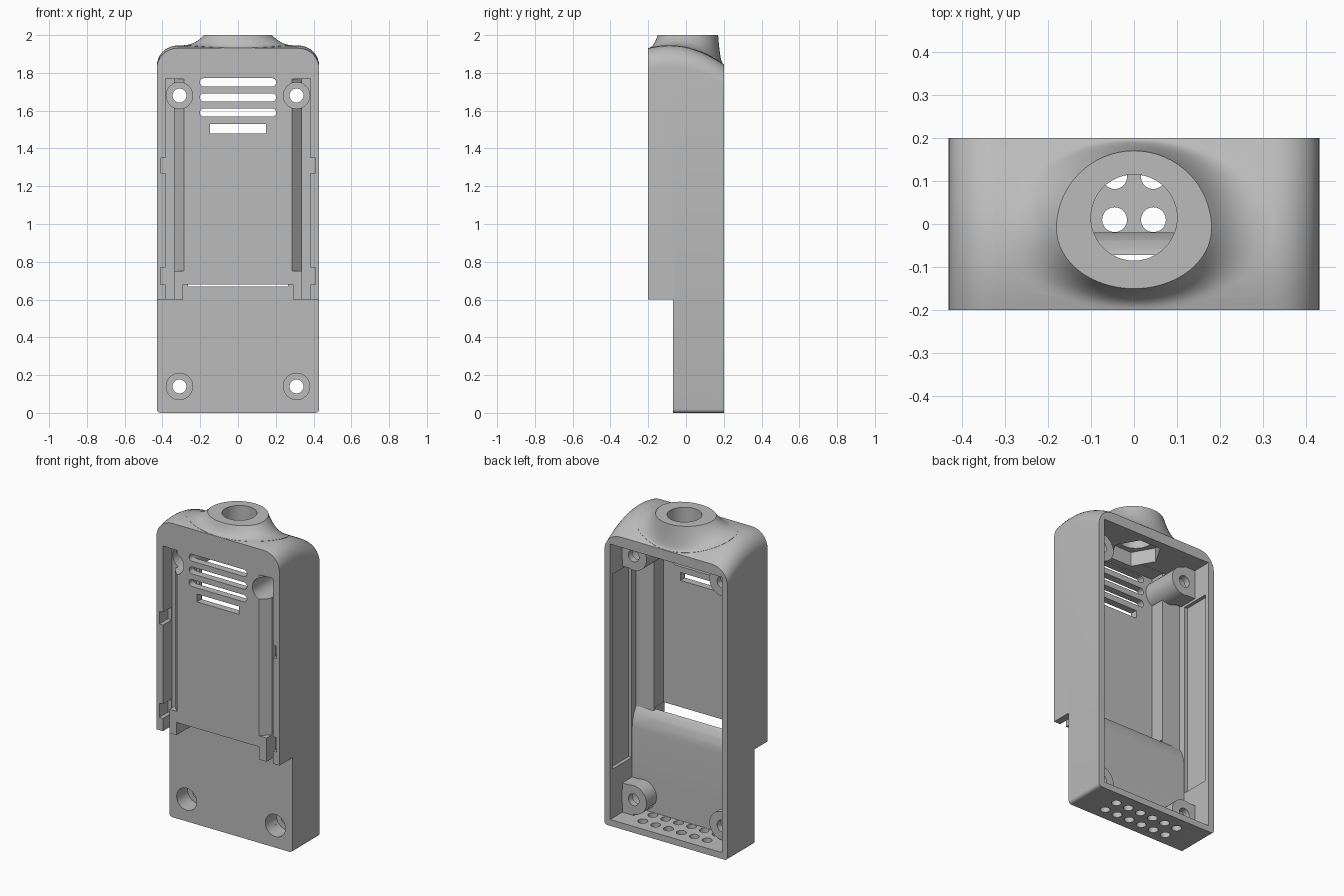
import bpy, bmesh, math
from mathutils import Vector

cube = bpy.data.objects.get("Cube")
if cube:
    bpy.data.objects.remove(cube, do_unlink=True)

grey = bpy.data.materials.new("mid grey")
grey.use_nodes = True
grey.diffuse_color = (0.5, 0.5, 0.5, 1)
grey.node_tree.nodes["Principled BSDF"].inputs["Base Color"].default_value = (0.5, 0.5, 0.5, 1)


def loft(name, rings):
    """Closed solid through a list of equal-length rings of points."""
    bm = bmesh.new()
    loops = [[bm.verts.new(p) for p in ring] for ring in rings]
    n = len(loops[0])
    for a, b in zip(loops, loops[1:]):
        for i in range(n):
            j = (i + 1) % n
            bm.faces.new((a[i], a[j], b[j], b[i]))
    bm.faces.new(loops[0])
    bm.faces.new(loops[-1])
    bmesh.ops.recalc_face_normals(bm, faces=bm.faces)
    mesh = bpy.data.meshes.new(name)
    bm.to_mesh(mesh)
    bm.free()
    obj = bpy.data.objects.new(name, mesh)
    mesh.materials.append(grey)
    bpy.context.collection.objects.link(obj)
    return obj


def prism(points, axis, lo, hi):
    """Extrude a 2D outline along an axis, x: (y,z), y: (x,z), z: (x,y)."""
    k = "xyz".index(axis)

    def place(p, h):
        c = list(p)
        c.insert(k, h)
        return Vector(c)
    return loft("helper", [[place(p, h) for p in points] for h in (lo, hi)])


def box(x, y, z):
    x0, x1 = sorted(x)
    return prism([(x0, y[0]), (x1, y[0]), (x1, y[1]), (x0, y[1])], "z", *z)


def circle(cx, cy, r, n=32):
    return [(cx + r * math.cos(math.tau * i / n), cy + r * math.sin(math.tau * i / n))
            for i in range(n)]


def arc(cx, cy, r, start, n=8):
    return [(cx + r * math.cos(math.radians(start + 90 * i / n)),
             cy + r * math.sin(math.radians(start + 90 * i / n))) for i in range(n + 1)]


def combine(other, operation):
    """Apply one boolean to the housing and drop the helper."""
    other.hide_render = True
    mod = housing.modifiers.new("bool", "BOOLEAN")
    mod.operation = operation
    mod.solver = "EXACT"
    mod.object = other
    bpy.context.view_layer.objects.active = housing
    bpy.ops.object.modifier_apply(modifier=mod.name)
    bpy.data.objects.remove(other, do_unlink=True)


def cut(other):
    combine(other, "DIFFERENCE")


def add(other):
    combine(other, "UNION")


# Housing block with a crown that falls towards the back
HW, R = 0.43, 0.11


def crown(y):
    return 1.945 - 1.2 * (y + 0.09) ** 2


def section(y):
    t = crown(y)
    outline = (arc(HW - R, t - R, R, 0) + arc(R - HW, t - R, R, 90)
               + arc(0.02 - HW, 0.02, 0.02, 180, 4) + arc(HW - 0.02, 0.02, 0.02, 270, 4))
    return [(x, y, z) for x, z in outline]


housing = loft("housing", [section(-0.2 + 0.4 * i / 14) for i in range(15)])

# Flared egg-shaped neck
def neck_ring(g, sink=0.0):
    ring = []
    for i in range(64):
        a = math.tau * i / 64
        c, s = math.cos(a), math.sin(a)
        x = (0.18 + 0.15 * g) * c
        y = -0.01 + ((0.18 + 0.028 * g) if s > 0 else (0.14 + 0.049 * g)) * s
        base = crown(y) + 0.001
        ring.append((x, y, base + (2 - base) * (1 - g) ** 2.6 - sink))
    return ring


add(loft("neck", [neck_ring(i / 10) for i in range(11)] + [neck_ring(1, 0.03)]))

# Stepped lower front
cut(box((-0.6, 0.6), (-0.5, -0.07), (-0.2, 0.6)))

# Cavity open at the back, with a rounded ramp behind the front panel
ramp = [(0.3, 0.04), (-0.02, 0.04), (-0.02, 0.54), (-0.024, 0.58), (-0.038, 0.625)]
cut(prism(ramp + [(-0.06, 0.66), (-0.06, 1.78), (0.3, 1.78)], "x", -0.39, 0.39))
cut(prism([(0.1, 0.58), (-0.024, 0.58), (-0.038, 0.625), (-0.06, 0.66), (-0.08, 0.675),
           (-0.155, 0.675), (-0.155, 1.779), (0.1, 1.779)], "x", -0.265, 0.265))

# Shallow pockets in the inner side walls
for s in (-1, 1):
    cut(box((s * 0.37, s * 0.412), (-0.015, 0.175), (0.35, 1.58)))

# Screw bosses, joined to the corners
bosses = [(s * 0.31, z, s) for s in (-1, 1) for z in (0.14, 1.68)]
for x, z, s in bosses:
    low = z < 1
    front = -0.05 if low else -0.17
    add(prism(circle(x, z, 0.09), "y", front, 0.08))
    zs = (0.02, z + 0.085) if low else (z - 0.085, 1.8)
    add(box((x, s * 0.408), (-0.045, 0.079), zs))

# Side channels, catch notches and bevelled panel edges
for s in (-1, 1):
    cut(box((s * 0.34, s * 0.385), (-0.3, -0.11), (0.5, 1.77)))
    for z in ((1.27, 1.35), (0.68, 0.77)):
        cut(box((s * 0.37, s * 0.41), (-0.3, -0.112), z))
    cut(prism([(s * 0.285, -0.201), (s * 0.345, -0.201), (s * 0.345, -0.14)],
              "z", 0.75, 1.768))

# Notch under the front panel
cut(box((-0.29, 0.29), (-0.3, -0.072), (0.55, 0.68)))

# Counterbores and screw holes
for x, z, s in bosses:
    cut(prism(circle(x, z, 0.07), "y", -0.4, 0.04))
    cut(prism(circle(x, z, 0.037, 24), "y", -0.4, 0.4))

# Vent slots and rectangular window
for z in (1.75, 1.67, 1.59):
    r = 0.022
    slot = (arc(0.18, z, r, -90) + arc(0.18, z, r, 0)[1:]
            + arc(-0.18, z, r, 90) + arc(-0.18, z, r, 180)[1:])
    cut(prism(slot, "y", -0.3, -0.1))
cut(box((-0.147, 0.147), (-0.3, -0.1), (1.48, 1.53)))

# Neck bore with a hexagonal nut seat
cut(prism(circle(0, 0.015, 0.1, 48), "z", 1.7, 2.2))
cut(prism(circle(0, 0.015, 0.15, 6), "z", 1.7, 1.87))

# Perforated floor
for i in range(6):
    for y in (0.01, 0.11):
        cut(prism(circle(-0.225 + 0.09 * i, y, 0.029, 20), "z", -0.1, 0.1))

# Smooth shading with crisp edges
bpy.ops.object.select_all(action="DESELECT")
housing.select_set(True)
bpy.context.view_layer.objects.active = housing
bpy.ops.object.shade_smooth_by_angle(angle=math.radians(30))
